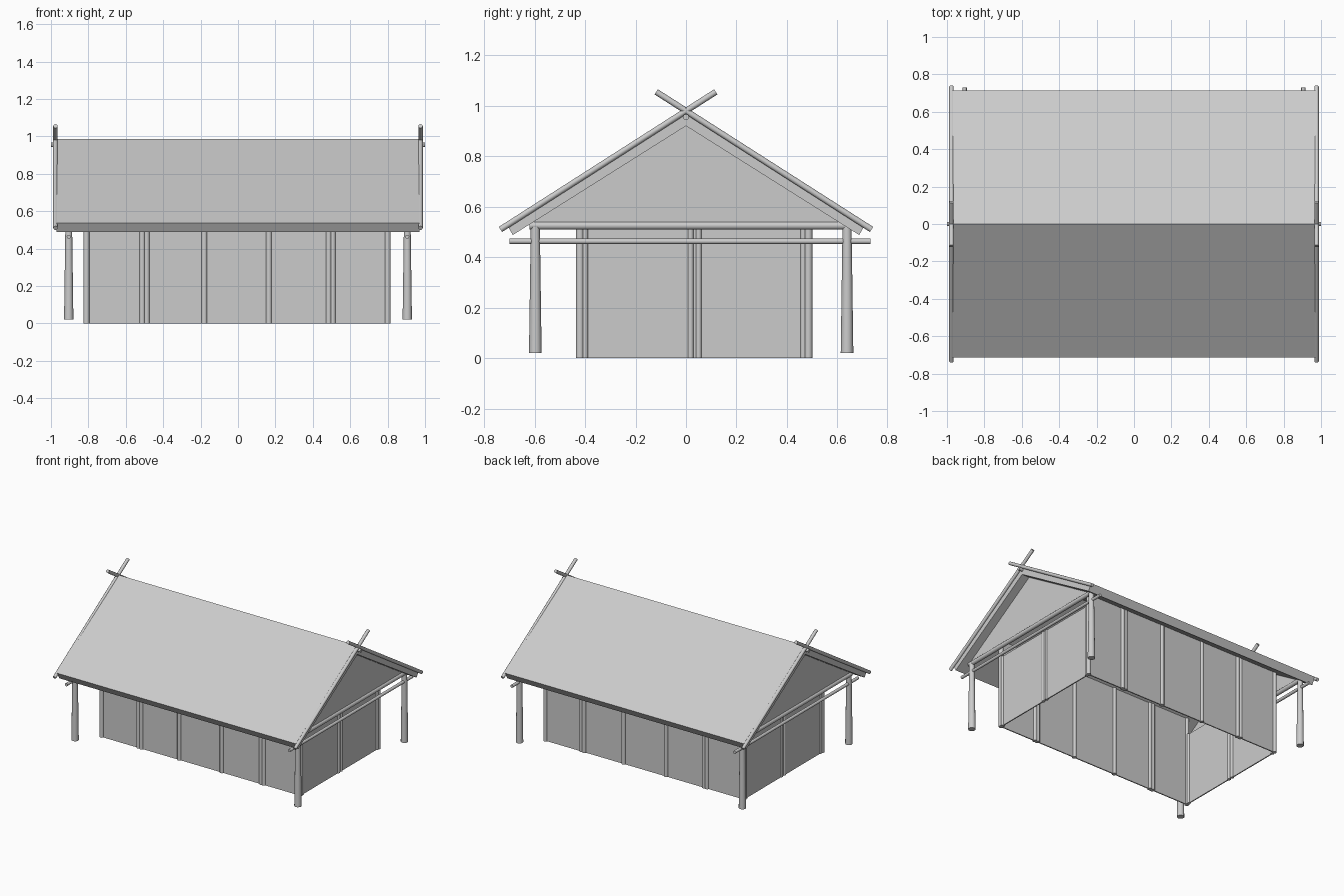
import bpy, math
from mathutils import Vector

cube = bpy.data.objects.get("Cube")
if cube:
    bpy.data.objects.remove(cube, do_unlink=True)

grey = bpy.data.materials.new("plain grey")
grey.use_nodes = True
grey.diffuse_color = (0.6, 0.6, 0.6, 1)
grey.node_tree.nodes["Principled BSDF"].inputs["Base Color"].default_value = (0.6, 0.6, 0.6, 1)


def add_mesh(name, verts, faces):
    mesh = bpy.data.meshes.new(name)
    mesh.from_pydata(verts, [], faces)
    mesh.materials.append(grey)
    obj = bpy.data.objects.new(name, mesh)
    bpy.context.collection.objects.link(obj)
    return obj


def prism(name, profile, x0, x1):
    """Extrude a counter-clockwise (y, z) profile along x."""
    n = len(profile)
    verts = [(x, y, z) for x in (x0, x1) for y, z in profile]
    faces = [tuple(reversed(range(n))), tuple(range(n, 2 * n))]
    faces += [(i, (i + 1) % n, n + (i + 1) % n, n + i) for i in range(n)]
    return add_mesh(name, verts, faces)


def box(name, x0, x1, y0, y1, z0, z1):
    return prism(name, [(y0, z0), (y1, z0), (y1, z1), (y0, z1)], x0, x1)


def pole(name, start, end, r0, r1=None):
    """Round log between two points, optionally tapered."""
    a, b = Vector(start), Vector(end)
    axis = b - a
    bpy.ops.mesh.primitive_cone_add(vertices=12, radius1=r0, radius2=r1 or r0,
                                    depth=axis.length, location=(a + b) / 2,
                                    rotation=axis.to_track_quat('Z', 'Y').to_euler())
    obj = bpy.context.object
    obj.name = name
    obj.data.materials.append(grey)
    bpy.ops.object.shade_smooth_by_angle(angle=math.radians(40))


# Roof: two thick pitched slabs joined at the ridge
RIDGE, UNDER, SLOPE = 0.985, 0.92, 0.625
prism("thatched_roof", [(0, UNDER), (-0.686, 0.488), (-0.715, 0.537), (0, RIDGE),
                        (0.715, 0.537), (0.686, 0.488)], -0.97, 0.97)
pole("ridge_pole", (-1, 0, 0.955), (1, 0, 0.955), 0.012)

# Long walls reach the roof underside, end walls stop at the tie beam
X0, X1, Y0, Y1, T = -0.81, 0.80, -0.42, 0.485, 0.004
for name, y in (("front_wall", Y0), ("back_wall", Y1)):
    box(name, X0, X1, y - T, y + T, 0, UNDER - SLOPE * abs(y))
for name, x in (("right_wall", X0), ("left_wall", X1)):
    box(name, x - T, x + T, Y0, Y1, 0, 0.53)

# Wall posts, doubled where two panels meet
for side, y in (("front", Y0), ("back", Y1)):
    for x in (X0, -0.512, -0.488, -0.18, 0.165, 0.485, 0.507, X1):
        pole(side + "_wall_post", (x, y, 0), (x, y, UNDER - SLOPE * abs(y)), 0.016)
for side, x in (("right", X0), ("left", X1)):
    for y in (Y0 + 0.02, 0.018, 0.05, Y1 - 0.02):
        pole(side + "_wall_post", (x, y, 0), (x, y, 0.53), 0.012)

# Gable ends: infill, tie beam, side rail, corner posts and crossed rafters
for side, s in (("right", -1), ("left", 1)):
    x = s * 0.905
    prism(side + "_gable", [(-0.62, 0.535), (0.62, 0.535), (0, UNDER + 0.005)],
          x - T, x + T)
    pole(side + "_tie_beam", (x, -0.62, 0.525), (x, 0.64, 0.525), 0.016)
    pole(side + "_side_rail", (x, -0.7, 0.463), (x, 0.73, 0.463), 0.011)
    for y in (-0.597, 0.638):
        pole(side + "_corner_post", (x, y, 0.02), (x, y, 0.52), 0.025, 0.018)
    for f in (-1, 1):
        pole(side + "_crossed_rafter", (s * 0.976, f * 0.735, 0.51),
             (s * 0.976, -f * 0.118, 1.055), 0.012)
